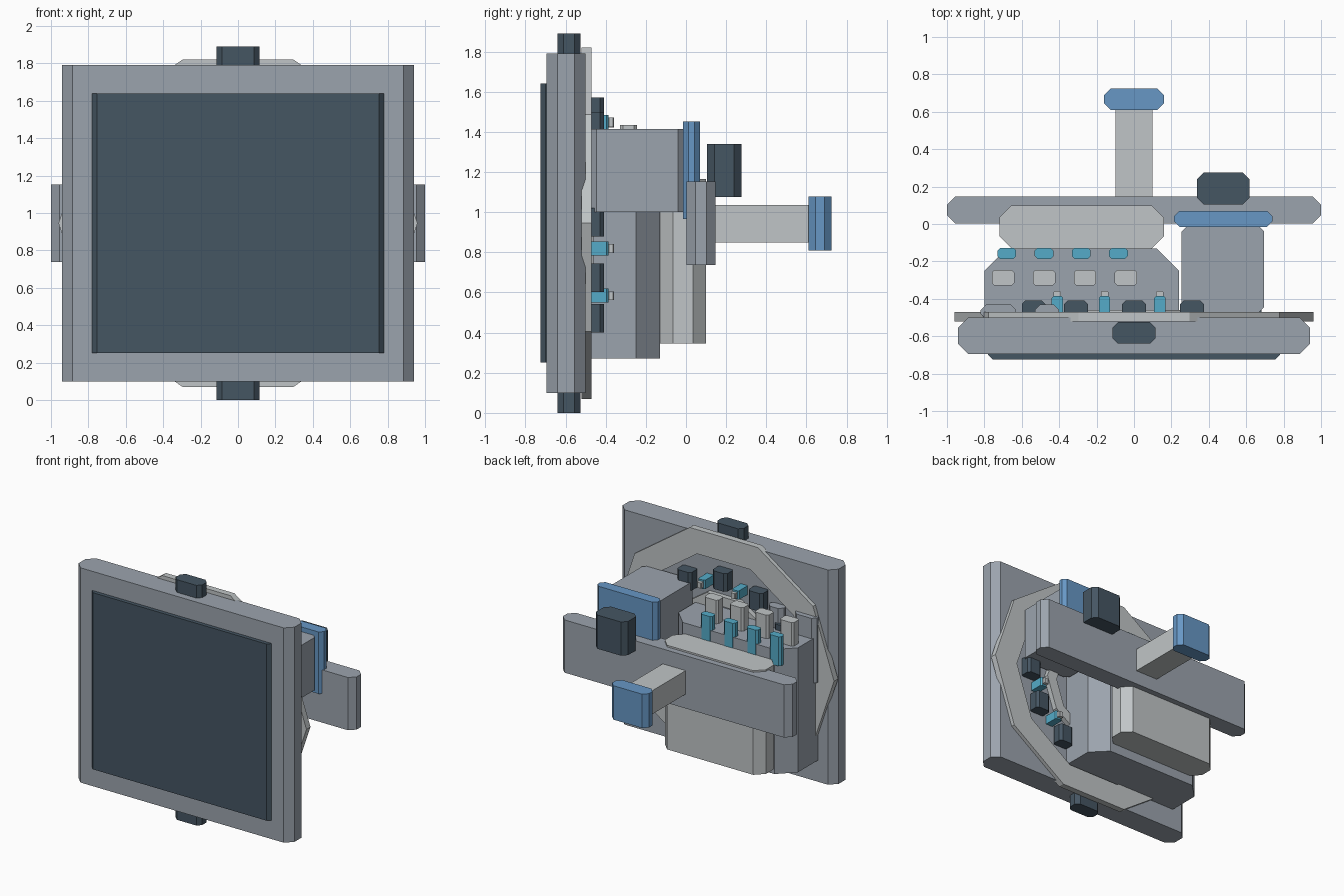
import bpy, bmesh, math

if "Cube" in bpy.data.objects:
    bpy.data.objects.remove(bpy.data.objects["Cube"])


def material(name, rgb):
    m = bpy.data.materials.new(name)
    m.diffuse_color = (*rgb, 1)
    m.use_nodes = True
    m.node_tree.nodes["Principled BSDF"].inputs["Base Color"].default_value = m.diffuse_color
    return m


GREY = material("mid grey", (0.33, 0.37, 0.42))
DARK = material("dark slate", (0.06, 0.092, 0.123))
LIGHT = material("light grey", (0.53, 0.56, 0.57))
BLUE = material("blue", (0.135, 0.31, 0.56))
CYAN = material("cyan", (0.09, 0.41, 0.58))


def finish(name, bm, mat):
    bmesh.ops.recalc_face_normals(bm, faces=bm.faces)
    me = bpy.data.meshes.new(name)
    bm.to_mesh(me)
    bm.free()
    me.materials.append(mat)
    ob = bpy.data.objects.new(name, me)
    bpy.context.collection.objects.link(ob)
    return ob


def block(name, mat, x, y, z, c=0.0):
    """Upright block whose four vertical edges are chamfered by c."""
    (x0, x1), (y0, y1), (z0, z1) = x, y, z
    if c:
        pts = [(x0 + c, y0), (x1 - c, y0), (x1, y0 + c), (x1, y1 - c),
               (x1 - c, y1), (x0 + c, y1), (x0, y1 - c), (x0, y0 + c)]
    else:
        pts = [(x0, y0), (x1, y0), (x1, y1), (x0, y1)]
    bm = bmesh.new()
    face = bm.faces.new([bm.verts.new((px, py, z0)) for px, py in pts])
    ext = bmesh.ops.extrude_face_region(bm, geom=[face])
    for v in ext["geom"]:
        if isinstance(v, bmesh.types.BMVert):
            v.co.z = z1
    return finish(name, bm, mat)


def ring(name, mat, outer, inner, y, cz, n=10):
    """Flat faceted ring facing the back."""
    bm = bmesh.new()
    loops = []
    for i in range(n):
        a = 2 * math.pi * i / n
        loops.append([bm.verts.new((r[0] * math.cos(a), py, cz + r[1] * math.sin(a)))
                      for r, py in ((outer, y[0]), (outer, y[1]), (inner, y[1]), (inner, y[0]))])
    for i in range(n):
        a, b = loops[i], loops[(i + 1) % n]
        for k in range(4):
            m = (k + 1) % 4
            bm.faces.new((a[k], b[k], b[m], a[m]))
    return finish(name, bm, mat)


CZ = 0.945  # height of the ring centre

# Main panel with its screen and clips
block("panel", GREY, (-0.94, 0.94), (-0.695, -0.5), (0.1, 1.79), 0.055)
block("screen", DARK, (-0.78, 0.78), (-0.725, -0.6), (0.25, 1.64), 0.025)
for name, z in (("top_clip", (1.75, 1.89)), ("bottom_clip", (0, 0.14))):
    block(name, DARK, (-0.115, 0.115), (-0.64, -0.525), z, 0.03)

# Rings on the back of the panel
ring("outer_ring", LIGHT, (0.96, 0.92), (0.75, 0.72), (-0.52, -0.47), CZ)
ring("inner_ring", LIGHT, (0.46, 0.43), (0.37, 0.35), (-0.52, -0.46), CZ)

# Circle of dark lugs, with small lamps between them
for i in range(12):
    a = math.radians(30 * i)
    x, z = 0.62 * math.cos(a), CZ + 0.55 * math.sin(a)
    block("lug", DARK, (x - 0.063, x + 0.063), (-0.51, -0.408), (z - 0.067, z + 0.075), 0.02)
    a += math.radians(16)
    x, z = 0.57 * math.cos(a), CZ + 0.52 * math.sin(a)
    block("lamp", CYAN, (x - 0.03, x + 0.03), (-0.51, -0.385), (z - 0.035, z + 0.035), 0.01)
    block("lamp_tip", LIGHT, (x - 0.02, x + 0.02), (-0.39, -0.358), (z - 0.022, z + 0.022), 0.006)

# Main housing and its rear cover
block("housing", GREY, (-0.8, 0.24), (-0.62, -0.13), (0.27, 1.25), 0.12)
block("rear_cover", LIGHT, (-0.72, 0.16), (-0.13, 0.1), (0.345, 1.165), 0.065)
for x in ((-0.82, -0.63), (-0.53, -0.4)):
    block("side_plate", GREY, x, (-0.51, -0.43), (0.9, 1.41), 0.03)

# Row of posts and keys on the housing
for i in range(4):
    x = -0.7 + 0.219 * i
    block("post", LIGHT, (x - 0.06, x + 0.06), (-0.33, -0.245), (1.2, 1.435), 0.015)
    x = -0.68 + 0.199 * i
    block("key", CYAN, (x - 0.05, x + 0.05), (-0.187, -0.127), (1.13, 1.36), 0.015)

# Side box with its blue cap and dark knob
block("side_box", GREY, (0.255, 0.695), (-0.475, -0.01), (1.0, 1.415), 0.03)
block("side_cap", BLUE, (0.215, 0.74), (-0.015, 0.07), (0.965, 1.452), 0.028)
block("side_knob", DARK, (0.337, 0.617), (0.104, 0.276), (1.075, 1.34), 0.037)

# Cross beam with the rod and its tip
block("cross_beam", GREY, (-1, 1), (0.003, 0.147), (0.737, 1.152), 0.045)
block("rod", LIGHT, (-0.1, 0.1), (0.1, 0.65), (0.85, 1.035))
block("rod_tip", BLUE, (-0.16, 0.16), (0.61, 0.725), (0.81, 1.077), 0.035)
